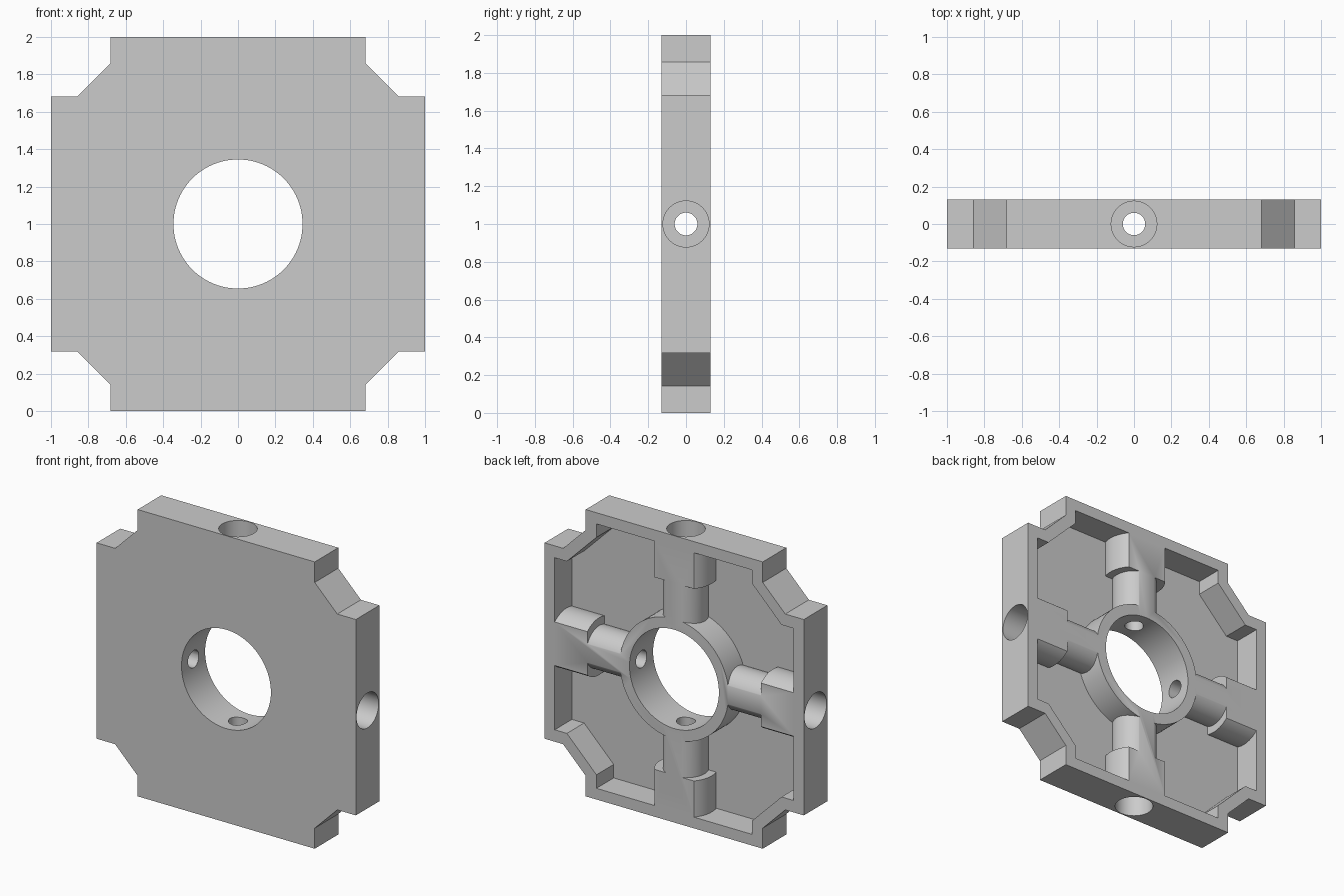
import bpy, bmesh
from math import pi
from mathutils import Matrix, Vector

default = bpy.data.objects.get("Cube")
if default:
    bpy.data.objects.remove(default, do_unlink=True)

HALF = 0.13        # half thickness of the plate
FLOOR = -0.06      # pocket floor
CENTRE = Vector((0, 0, 1))


def finish(name, bm):
    bmesh.ops.recalc_face_normals(bm, faces=bm.faces)
    mesh = bpy.data.meshes.new(name)
    bm.to_mesh(mesh)
    bm.free()
    obj = bpy.data.objects.new(name, mesh)
    bpy.context.collection.objects.link(obj)
    return obj


def notched_prism(name, edge, step, chamfer, y0, y1):
    """Square with stepped, chamfered corners, extruded along y."""
    corner = [(edge, step), (chamfer, step), (step, chamfer), (step, edge)]
    points = []
    for _ in range(4):
        points += corner
        corner = [(-z, x) for x, z in corner]
    bm = bmesh.new()
    face = bm.faces.new([bm.verts.new((x, y0, z + 1)) for x, z in points])
    ext = bmesh.ops.extrude_face_region(bm, geom=[face])
    verts = [v for v in ext["geom"] if isinstance(v, bmesh.types.BMVert)]
    bmesh.ops.translate(bm, verts=verts, vec=(0, y1 - y0, 0))
    return finish(name, bm)


def cylinder(name, radius, start, end, rotation, segments=64):
    """Cylinder from start to end along z, then rotated about the centre."""
    bm = bmesh.new()
    bmesh.ops.create_cone(bm, cap_ends=True, segments=segments, radius1=radius,
                          radius2=radius, depth=end - start,
                          matrix=Matrix.Translation((0, 0, (start + end) / 2)))
    bmesh.ops.transform(bm, matrix=Matrix.Translation(CENTRE) @ rotation,
                        verts=bm.verts)
    return finish(name, bm)


def subtract(target, cutter):
    cutter.hide_render = True
    mod = target.modifiers.new("cut", "BOOLEAN")
    mod.operation = "DIFFERENCE"
    mod.solver = "EXACT"
    mod.object = cutter
    bpy.context.view_layer.objects.active = target
    bpy.ops.object.modifier_apply(modifier=mod.name)
    bpy.data.objects.remove(cutter, do_unlink=True)


along_y = Matrix.Rotation(pi / 2, 4, "X")
arms = [Matrix.Rotation(i * pi / 2, 4, "Y") for i in range(4)]

# Plate and rear pocket
plate = notched_prism("mounting_plate", 1, 0.683, 0.857, -HALF, HALF)
pocket = notched_prism("pocket_cutter", 0.922, 0.6, 0.828, FLOOR, 0.4)

# Material left standing in the pocket: hub ring, tubes and edge bosses
subtract(pocket, cylinder("hub", 0.42, -0.6, 0.6, along_y, 96))
for arm in arms:
    subtract(pocket, cylinder("tube", 0.145, 0.2, 1.2, arm))
    subtract(pocket, cylinder("boss", 0.2, 0.67, 1.3, arm))
subtract(plate, pocket)

# Central opening, cross bores and counterbores
subtract(plate, cylinder("opening", 0.345, -0.5, 0.5, along_y, 96))
for arm in arms:
    subtract(plate, cylinder("bore", 0.06, 0.2, 1.2, arm, 48))
    subtract(plate, cylinder("counterbore", 0.122, 0.75, 1.2, arm))

bpy.ops.object.select_all(action="DESELECT")
plate.select_set(True)
bpy.context.view_layer.objects.active = plate
bpy.ops.object.shade_smooth_by_angle(angle=pi / 6)
